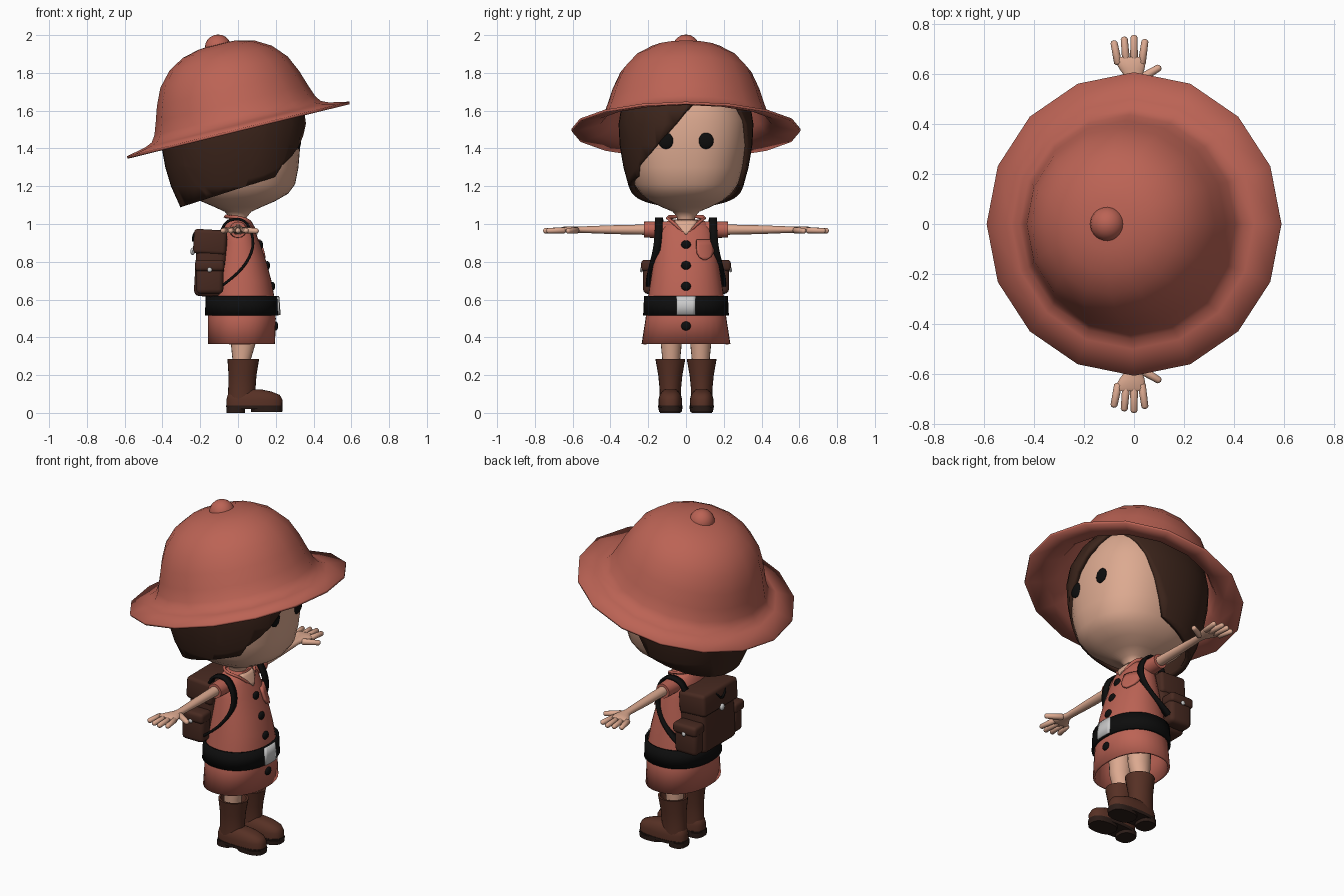
import bpy, bmesh
from math import cos, sin, pi, radians, sqrt
from mathutils import Matrix, Vector

if "Cube" in bpy.data.objects:
    bpy.data.objects.remove(bpy.data.objects["Cube"])


def mat(name, r, g, b):
    m = bpy.data.materials.new(name)
    m.diffuse_color = (r, g, b, 1)
    m.use_nodes = True
    m.node_tree.nodes["Principled BSDF"].inputs["Base Color"].default_value = m.diffuse_color
    return m


RED = mat("red_cloth", .50, .125, .09)
SKIN = mat("skin", .72, .40, .28)
HAIR = mat("hair_brown", .045, .018, .011)
BOOT = mat("boot_leather", .095, .03, .018)
SOLE = mat("dark_sole", .025, .012, .009)
PACK = mat("pack_leather", .065, .023, .015)
BLACK = mat("black", .004, .004, .004)


def finish(name, bm, m, M=None, solid=0, offset=-1, angle=45):
    if M is not None:
        bm.transform(M)
    bmesh.ops.recalc_face_normals(bm, faces=bm.faces)
    me = bpy.data.meshes.new(name)
    bm.to_mesh(me)
    bm.free()
    ob = bpy.data.objects.new(name, me)
    bpy.context.collection.objects.link(ob)
    if m:
        me.materials.append(m)
    bpy.ops.object.select_all(action='DESELECT')
    ob.select_set(True)
    bpy.context.view_layer.objects.active = ob
    bpy.ops.object.shade_smooth_by_angle(angle=radians(angle))
    if solid:
        mod = ob.modifiers.new("thickness", 'SOLIDIFY')
        mod.thickness, mod.offset = solid, offset
    return ob


def grid(rows, closed):
    bm = bmesh.new()
    vs = [[bm.verts.new(p) for p in row] for row in rows]
    n = len(vs[0])
    for a, b in zip(vs, vs[1:]):
        for i in range(n if closed else n - 1):
            j = (i + 1) % n
            bm.faces.new((a[i], a[j], b[j], b[i]))
    return bm, vs


def loft_bm(rings, n=24, e=2.0, bottom=True, top=True):
    """Rings are (z, centre x, radius x, radius y); e is the superellipse power."""
    rows = []
    for z, cx, rx, ry in rings:
        row = []
        for i in range(n):
            c, s = cos(2 * pi * i / n), sin(2 * pi * i / n)
            k = (abs(c) ** e + abs(s) ** e) ** (-1 / e)
            row.append((cx + rx * c * k, ry * s * k, z))
        rows.append(row)
    bm, vs = grid(rows, True)
    if bottom:
        bm.faces.new(vs[0])
    if top:
        bm.faces.new(vs[-1])
    return bm


def limb(name, p, q, r0, r1, m, n=16):
    p, q = Vector(p), Vector(q)
    d = q - p
    L = d.length
    prof = [(0, r0 * .02), (r0 * .15, r0 * .6), (r0 * .6, r0), (L - r1 * .7, r1),
            (L - r1 * .2, r1 * .65), (L, r1 * .02)]
    M = Matrix.Translation(p) @ d.to_track_quat('Z', 'Y').to_matrix().to_4x4()
    return finish(name, loft_bm([(z, 0, r, r) for z, r in prof], n), m, M)


def ball(name, c, r, m, n=20):
    bm = bmesh.new()
    bmesh.ops.create_uvsphere(bm, u_segments=n, v_segments=n // 2, radius=1)
    return finish(name, bm, m, Matrix.Translation(c) @ Matrix.Diagonal((*r, 1)))


def box(name, c, size, bev, m, tilt=0):
    bm = bmesh.new()
    bmesh.ops.create_cube(bm, size=1)
    bm.transform(Matrix.Diagonal((*size, 1)))
    bmesh.ops.bevel(bm, geom=bm.edges[:], offset=bev, segments=3, profile=.5, affect='EDGES')
    return finish(name, bm, m, Matrix.Translation(c) @ Matrix.Rotation(tilt, 4, 'Y'))


# Dress: open at the hem
DRESS = [(.365, .018, .178, .235), (.5, .02, .18, .214), (.6, .02, .175, .203),
         (.7, .02, .157, .188), (.8, .016, .134, .172), (.9, .01, .105, .155),
         (.97, .003, .085, .14), (1.005, 0, .07, .115), (1.025, 0, .055, .08)]
finish("dress", loft_bm(DRESS, 32, 2.2, False), RED, solid=.012)


def front_x(y, z):
    for a, b in zip(DRESS, DRESS[1:]):
        if z <= b[0]:
            t = (z - a[0]) / (b[0] - a[0])
            cx, rx, ry = [a[k] + t * (b[k] - a[k]) for k in (1, 2, 3)]
            return cx + rx * max(0, 1 - abs(y / ry) ** 2.2) ** (1 / 2.2)
    return .05


def patch(name, rows, cy, off, thick, m):
    """Panel lying on the chest; rows are (z, half width)."""
    pts = []
    for z, w in rows:
        ys = [cy + w * k / 3 for k in range(-3, 4)]
        pts.append([(front_x(y, z) + off, y, z) for y in ys])
    return finish(name, grid(pts, False)[0], m, solid=thick, offset=0)


patch("neck_opening", [(.945, .003), (.965, .02), (.985, .037), (1.005, .055), (1.02, .062)], 0, .004, .006, SKIN)
patch("chest_pocket", [(.81, .006), (.825, .03), (.85, .043), (.885, .045), (.915, .045)], .1, .007, .014, RED)
finish("belt", loft_bm([(.515, .02, .188, .22), (.618, .02, .184, .215)], 32, 2.2, False, False), BLACK, solid=.014, offset=0)
patch("belt_buckle", [(.518, .05), (.57, .05), (.617, .05)], 0, .018, .016, None)
for z in (.89, .78, .67, .46):
    ball("button", (front_x(0, z), 0, z), (.014, .026, .024), BLACK, 16)


def ribbon(name, pts, w, thick, m, d=(0, 1, 0)):
    """Flat strap through points, smoothed, spread along direction d."""
    P = [Vector(p) for p in pts]
    for _ in range(2):
        Q = [P[0]]
        for a, b in zip(P, P[1:]):
            Q += [a.lerp(b, .25), a.lerp(b, .75)]
        P = Q + [P[-1]]
    d = Vector(d) * w / 2
    return finish(name, grid([[p - d, p + d] for p in P], False)[0], m, solid=thick, offset=0)


# Head with neck, eyes
HEAD = [(.98, .05, .05), (1.035, .046, .046), (1.065, .07, .07), (1.09, .125, .13), (1.12, .195, .19),
        (1.16, .265, .24), (1.21, .302, .275), (1.3, .32, .303), (1.42, .33, .325), (1.55, .328, .33),
        (1.66, .30, .30), (1.77, .23, .23), (1.84, .12, .12), (1.86, .01, .01)]
finish("head", loft_bm([(z, 0, a, b) for z, a, b in HEAD], 36, 2.4), SKIN, angle=70)
for s in (-1, 1):
    ball("eye", (.32, s * .105, 1.44), (.014, .041, .043), BLACK)

# Hair: bob shell, trimmed along the jaw and around the face
RH = [(1.0, .25), (1.1, .285), (1.2, .33), (1.3, .36), (1.42, .382), (1.53, .388), (1.62, .372),
      (1.72, .32), (1.8, .25), (1.86, .15), (1.89, .01)]
bm = loft_bm([(z, -.025, r, r * .92) for z, r in RH], 40, 2.2)
bmesh.ops.bisect_plane(bm, geom=bm.verts[:] + bm.edges[:] + bm.faces[:], plane_co=(-.285, 0, 1.095),
                       plane_no=(-.32, 0, 1), clear_inner=True)
cuts = [(Vector((0, -.24, 1.32)), Vector((0, .30, -.26))),
        (Vector((0, -.25, 1.3)), Vector((0, 1, -.1))),
        (Vector((.22, 0, 1.65)), Vector((.4, 0, -.16)))]
for co, no in cuts:
    bmesh.ops.bisect_plane(bm, geom=bm.verts[:] + bm.edges[:] + bm.faces[:], plane_co=co, plane_no=no)
gone = [f for f in bm.faces if all((f.calc_center_median() - co).dot(no) > 0 for co, no in cuts)]
bmesh.ops.delete(bm, geom=gone, context='FACES')
finish("hair", bm, HAIR, solid=.03)

# Sun hat: 16-sided, tilted back, with knob
TILT = Matrix.Translation((0, 0, 1.503)) @ Matrix.Rotation(radians(-13.8), 4, 'Y')
HAT = [(.0, .607), (.022, .5), (.04, .46), (.075, .437), (.14, .414), (.22, .388), (.31, .347),
       (.385, .28), (.435, .195), (.458, .1), (.463, .005)]
finish("hat", loft_bm([(z, 0, r, r) for z, r in HAT], 16, 2, False), RED, TILT, solid=.014, angle=60)
ball("hat_knob", TILT @ Vector((0, 0, .443)), (.07, .07, .07), RED)

# Backpack: body, lid, handle, clasp
box("backpack_body", (-.145, 0, .785), (.16, .31, .34), .03, PACK, .06)
box("backpack_lid", (-.148, 0, .905), (.175, .325, .13), .02, PACK, .06)
ball("backpack_clasp", (-.24, 0, .855), (.012, .02, .02), None, 12)
ribbon("backpack_handle", [(-.21, -.05, .965), (-.235, -.045, .95), (-.24, 0, .9), (-.235, .045, .95), (-.21, .05, .965)],
       .012, .01, BLACK, (0, 0, 1))

# Collar, sleeves, arms, hands, side pouches, straps, legs and boots on both sides
for s in (-1, 1):
    ribbon("collar", [(.088, 0, .945), (.078, s * .03, .975), (.055, s * .075, 1.015), (0, s * .095, 1.03),
                      (-.05, s * .07, 1.04), (-.065, 0, 1.04)], .04, .014, RED, (.3, s * .6, .35))
    side = Matrix.Rotation(-s * pi / 2, 4, 'X')
    arm_at = Matrix.Translation((0, 0, .97))
    finish("sleeve", loft_bm([(.07, 0, .055, .045), (.14, 0, .046, .044), (.222, 0, .043, .042)], 20), RED, arm_at @ side)
    finish("arm", loft_bm([(.1, 0, .03, .028), (.23, 0, .029, .027), (.4, 0, .026, .023), (.55, 0, .022, .017),
                           (.58, 0, .03, .017), (.62, -.008, .05, .017), (.655, -.015, .063, .015),
                           (.668, -.015, .055, .009)], 20), SKIN, arm_at @ side)
    for x0, x1, tip in ((-.062, -.082, .735), (-.03, -.04, .75), (.0, .0, .757), (.03, .045, .74)):
        limb("finger", (x0, s * .635, .967), (x1, s * tip, .964), .016, .014, SKIN, 12)
    limb("thumb", (.015, s * .575, .967), (.108, s * .63, .963), .018, .014, SKIN, 12)

    box("side_pouch", (-.15, s * .185, .715), (.145, .085, .17), .025, PACK)
    box("side_pouch_lid", (-.15, s * .19, .78), (.155, .095, .06), .018, PACK)
    ball("pouch_clasp", (-.15, s * .236, .757), (.013, .008, .013), None, 12)
    ribbon("shoulder_strap", [(-.09, s * .13, .96), (-.06, s * .14, 1.02), (.03, s * .145, 1.03), (.078, s * .145, .95),
                              (.08, s * .155, .86), (.03, s * .178, .77), (-.06, s * .195, .69), (-.12, s * .185, .65)],
           .04, .014, BLACK)

    to = Matrix.Translation((0, s * .083, 0))
    leg = Matrix.Translation((0, s * .078, 0))
    finish("leg", loft_bm([(.2, .02, .045, .045), (.29, .02, .05, .048), (.37, .028, .066, .056), (.5, .03, .07, .062)], 20), SKIN, leg)
    finish("boot_shaft", loft_bm([(.05, .02, .075, .058), (.12, .02, .072, .056), (.2, .024, .074, .064),
                                  (.285, .028, .084, .079), (.285, .028, .072, .067), (.24, .026, .06, .055)], 24), BOOT, to)
    finish("boot_foot", loft_bm([(.032, .087, .147, .062), (.07, .087, .148, .063), (.095, .083, .138, .056),
                                 (.112, .07, .11, .045), (.125, .05, .07, .03)], 28, 2.7), BOOT, to)
    finish("boot_sole", loft_bm([(.02, .087, .148, .063), (.038, .087, .15, .065)], 28, 2.7), SOLE, to)
    finish("boot_heel", loft_bm([(0, -.012, .05, .055), (.03, -.012, .05, .056)], 24, 2.6), SOLE, to)
    finish("boot_tread", loft_bm([(.004, .152, .082, .06), (.03, .152, .084, .063)], 24, 2.6), SOLE, to)
